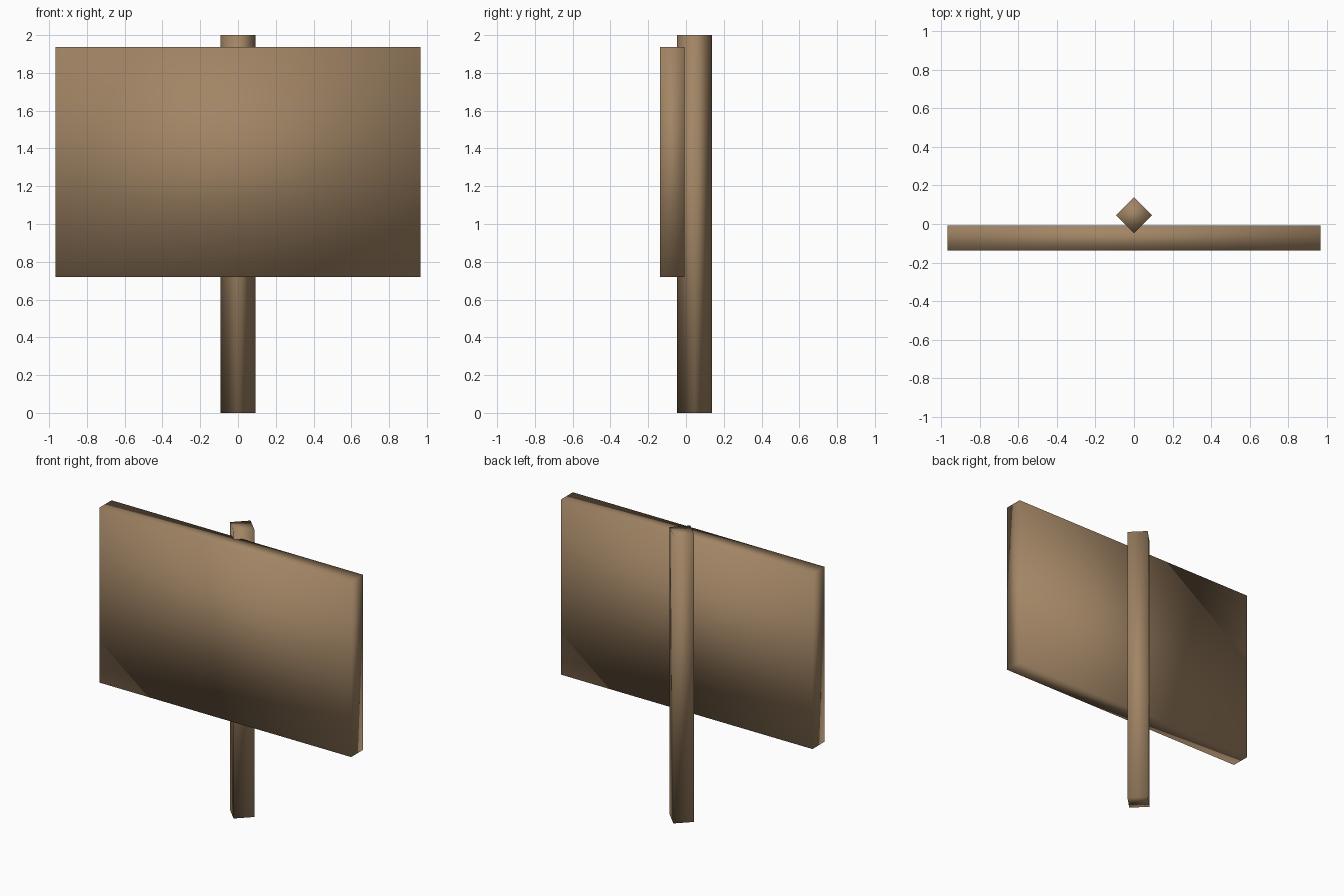
import bpy
import math
from mathutils import Matrix

if "Cube" in bpy.data.objects:
    bpy.data.objects.remove(bpy.data.objects["Cube"])

wood = bpy.data.materials.new("brown_wood")
wood.diffuse_color = (0.36, 0.235, 0.13, 1.0)
wood.use_nodes = True
wood.node_tree.nodes["Principled BSDF"].inputs["Base Color"].default_value = wood.diffuse_color


def smooth_box(name, size, centre, turn=0.0):
    """Box with baked size and turn, softly shaded across its corners."""
    bpy.ops.mesh.primitive_cube_add(size=1)
    box = bpy.context.object
    box.name = name
    box.data.transform(Matrix.Rotation(turn, 4, "Z") @ Matrix.Diagonal((*size, 1)))
    box.location = centre
    box.data.materials.append(wood)
    bpy.ops.object.shade_smooth()
    return box


# Square post turned 45 degrees so one edge bites into the board
side = 0.187 / math.sqrt(2)
smooth_box("post", (side, side, 2.0), (0, 0.045, 1.0), math.radians(45))

# Wide blank sign board on the front
smooth_box("sign_board", (1.934, 0.13, 1.218), (0, -0.073, 1.329))
